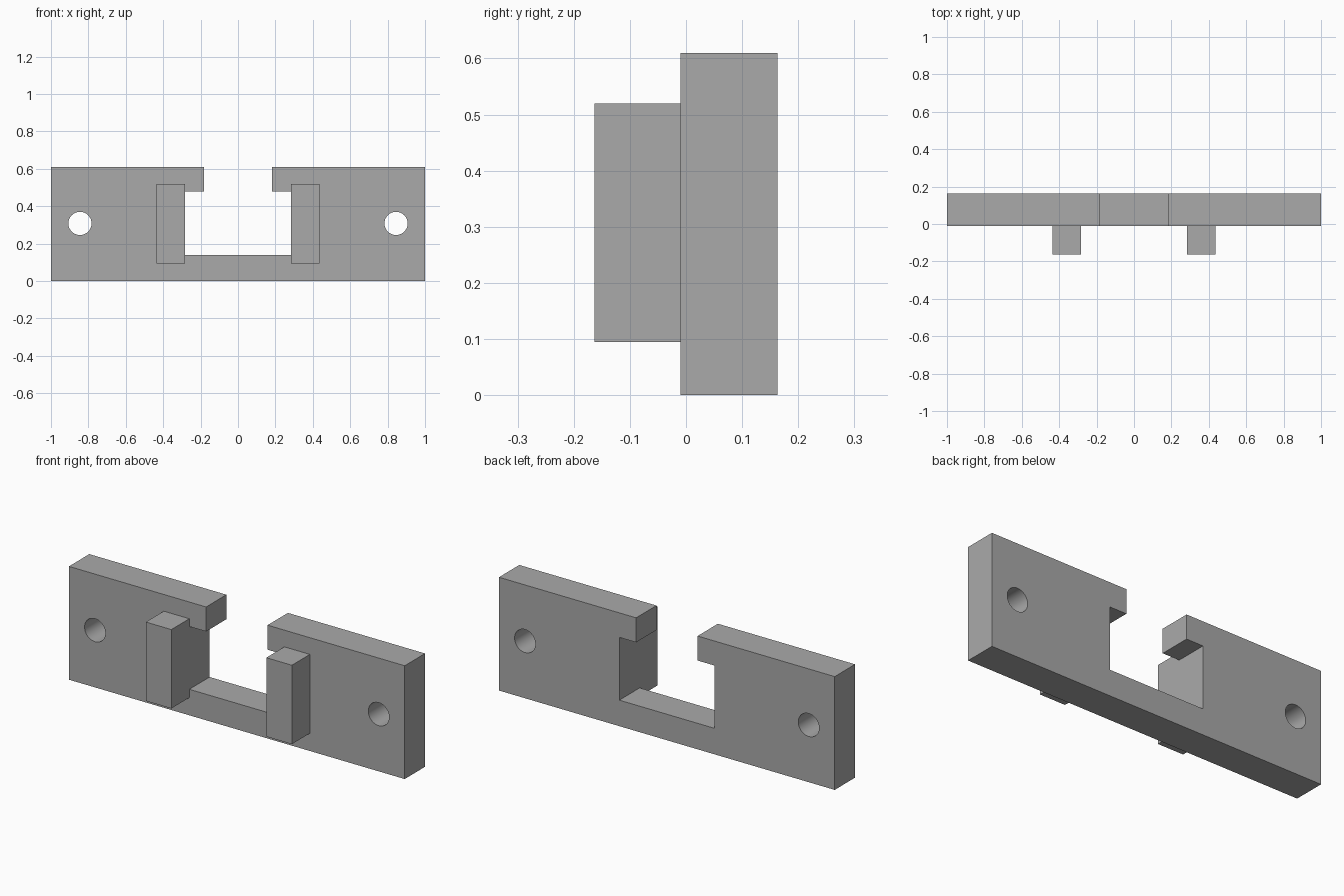
import bpy
import bmesh
from mathutils import Matrix

cube = bpy.data.objects.get("Cube")
if cube:
    bpy.data.objects.remove(cube, do_unlink=True)

GREY = (0.40, 0.40, 0.40, 1.0)
mat = bpy.data.materials.new("plain grey")
mat.use_nodes = True
mat.diffuse_color = GREY
mat.node_tree.nodes["Principled BSDF"].inputs["Base Color"].default_value = GREY

FRONT, SEAM, BACK = -0.163, -0.01, 0.163
HEIGHT = 0.61


def make_object(name, bm):
    bmesh.ops.recalc_face_normals(bm, faces=bm.faces)
    mesh = bpy.data.meshes.new(name)
    bm.to_mesh(mesh)
    bm.free()
    mesh.materials.append(mat)
    obj = bpy.data.objects.new(name, mesh)
    bpy.context.collection.objects.link(obj)
    return obj


def extrude_profile(name, points, y0, y1):
    """Extrude an x-z outline from y0 to y1."""
    bm = bmesh.new()
    face = bm.faces.new([bm.verts.new((x, y0, z)) for x, z in points])
    grown = bmesh.ops.extrude_face_region(bm, geom=[face])["geom"]
    verts = [v for v in grown if isinstance(v, bmesh.types.BMVert)]
    bmesh.ops.translate(bm, verts=verts, vec=(0, y1 - y0, 0))
    return make_object(name, bm)


# Back plate with a T-shaped opening, mirrored from its left half
half = [(1, 0), (1, HEIGHT), (0.183, HEIGHT), (0.183, 0.478),
        (0.283, 0.478), (0.283, 0.14)]
outline = half + [(-x, z) for x, z in reversed(half)]
plate = extrude_profile("back_plate", outline, SEAM, BACK)

# Screw holes through both ends of the plate
for side, x in (("left", 0.845), ("right", -0.845)):
    bm = bmesh.new()
    bmesh.ops.create_cone(bm, cap_ends=True, segments=48, radius1=0.062,
                          radius2=0.062, depth=1,
                          matrix=Matrix.Translation((x, 0, 0.308))
                          @ Matrix.Rotation(1.5707963, 4, "X"))
    cutter = make_object(side + "_hole_cutter", bm)
    cutter.hide_render = True
    cutter.hide_viewport = True
    cut = plate.modifiers.new(side + " hole", "BOOLEAN")
    cut.operation = "DIFFERENCE"
    cut.solver = "EXACT"
    cut.object = cutter

# Apply the cuts, then drop the cutters
graph = bpy.context.evaluated_depsgraph_get()
cut_mesh = bpy.data.meshes.new_from_object(plate.evaluated_get(graph))
plate.modifiers.clear()
plate.data = cut_mesh
for obj in [o for o in bpy.data.objects if o.name.endswith("_hole_cutter")]:
    bpy.data.objects.remove(obj, do_unlink=True)

# Smooth hole walls, sharp plate edges
bpy.ops.object.select_all(action="DESELECT")
plate.select_set(True)
bpy.context.view_layer.objects.active = plate
bpy.ops.object.shade_smooth_by_angle()

# Upright guide bars on the front, flush with the opening
for side, s in (("left", 1), ("right", -1)):
    bar = [(s * 0.283, 0.095), (s * 0.435, 0.095),
           (s * 0.435, 0.52), (s * 0.283, 0.52)]
    extrude_profile(side + "_guide_bar", bar, FRONT, SEAM)
